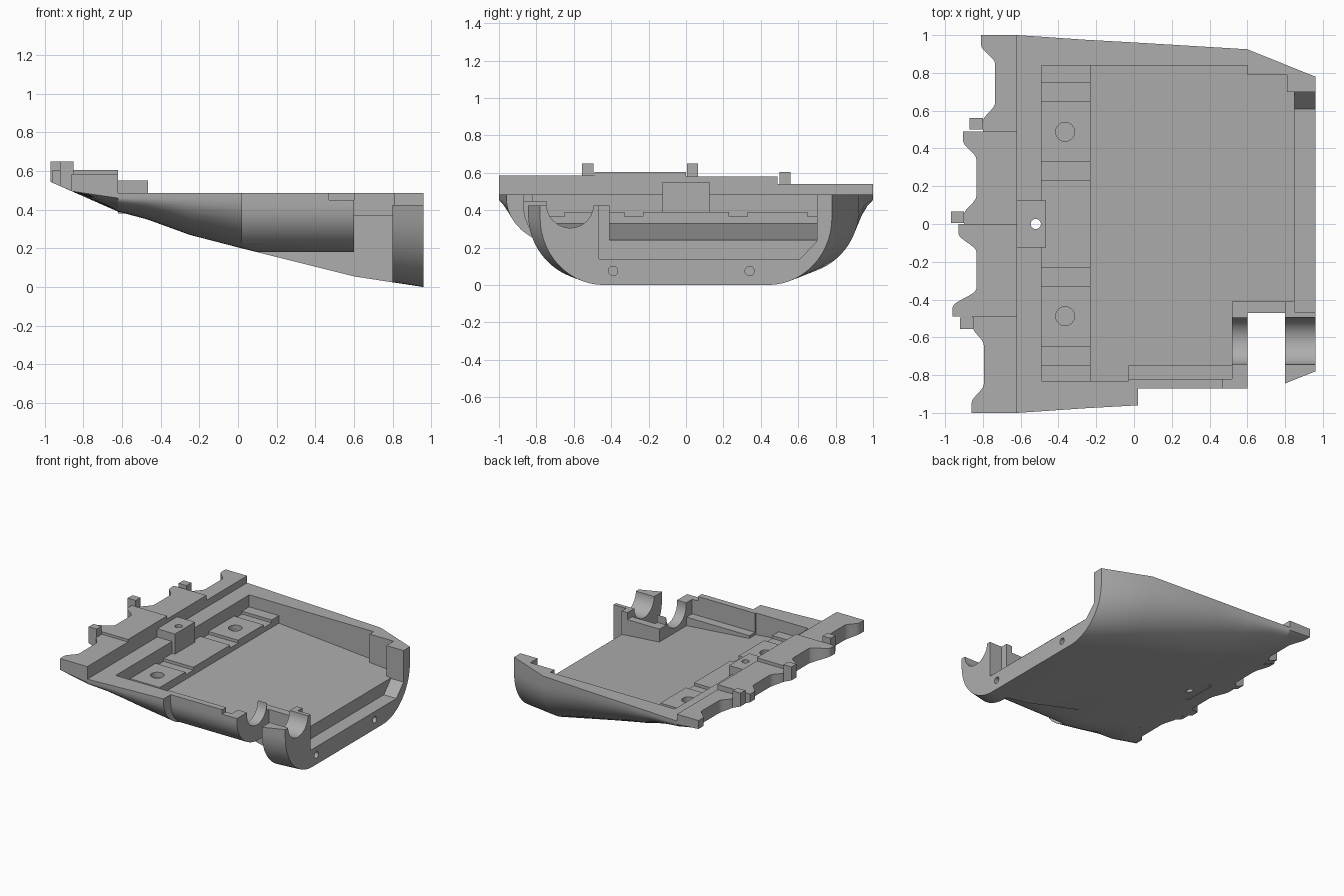
import bpy, bmesh
from math import sin, cos, pi, sqrt

cube = bpy.data.objects.get("Cube")
if cube:
    bpy.data.objects.remove(cube, do_unlink=True)

grey = bpy.data.materials.new("plain grey")
grey.use_nodes = True
GREY = (0.42, 0.42, 0.42, 1)
grey.diffuse_color = GREY
grey.node_tree.nodes["Principled BSDF"].inputs["Base Color"].default_value = GREY


def loft(name, rings):
    """Closed solid through a list of equal-length point rings."""
    bm = bmesh.new()
    rows = [[bm.verts.new(p) for p in ring] for ring in rings]
    n = len(rows[0])
    for a, b in zip(rows, rows[1:]):
        for i in range(n):
            j = (i + 1) % n
            bm.faces.new((a[i], a[j], b[j], b[i]))
    bm.faces.new(rows[0])
    bm.faces.new(rows[-1])
    bmesh.ops.recalc_face_normals(bm, faces=bm.faces)
    mesh = bpy.data.meshes.new(name)
    bm.to_mesh(mesh)
    bm.free()
    mesh.materials.append(grey)
    obj = bpy.data.objects.new(name, mesh)
    bpy.context.collection.objects.link(obj)
    return obj


def along_x(name, profile, x0, x1):
    return loft(name, [[(x, y, z) for y, z in profile] for x in (x0, x1)])


def along_z(name, outline, bottom, top):
    """Upright prism; bottom is a height or a function of x."""
    low = bottom if callable(bottom) else lambda x: bottom
    return loft(name, [[(x, y, low(x)) for x, y in outline],
                       [(x, y, top) for x, y in outline]])


def box(name, x0, x1, y0, y1, z0, z1):
    return along_x(name, [(y0, z0), (y1, z0), (y1, z1), (y0, z1)], x0, x1)


def circle(cx, cy, r, n=32):
    return [(cx + r * cos(2 * pi * i / n), cy + r * sin(2 * pi * i / n)) for i in range(n)]


def cut(target, cutter, keep=False):
    mod = target.modifiers.new("cut", "BOOLEAN")
    mod.operation = "DIFFERENCE"
    mod.solver = "EXACT"
    mod.object = cutter
    bpy.context.view_layer.objects.active = target
    bpy.ops.object.modifier_apply(modifier=mod.name)
    if not keep:
        bpy.data.objects.remove(cutter, do_unlink=True)


def smooth(obj):
    bpy.ops.object.select_all(action="DESELECT")
    obj.select_set(True)
    bpy.context.view_layer.objects.active = obj
    bpy.ops.object.shade_smooth_by_angle(angle=0.5)


RIM = 0.485
ARC = 14


def hull_ring(x, half, low, rx, rz):
    """Flat-bottomed section with elliptical lower corners."""
    side = [(half - rx + rx * sin(a), low + rz - rz * cos(a))
            for a in (i * pi / 2 / ARC for i in range(ARC + 1))]
    side.append((half, RIM))
    return [(x, y, z) for y, z in side] + [(x, -y, z) for y, z in reversed(side)]


# Outer hull: station x, half width, bottom height, corner width, corner height
stations = [(-0.62, 1, 0.39, 0.35, 0.07), (-0.47, 0.99, 0.35, 0.35, 0.11),
            (-0.25, 0.975, 0.27, 0.35, 0.19), (0.02, 0.96, 0.2, 0.35, 0.26),
            (0.6, 0.925, 0.055, 0.35, 0.35), (0.96, 0.78, 0, 0.34, 0.36)]
hull = loft("tray_hull", [hull_ring(*s) for s in stations])

# Stepped-in rounded side on the front, with an open gap beside it
inset = [(-0.4, 0.18), (-0.6, 0.18)]
inset += [(-0.6 - 0.27 * sin(a), 0.42 - 0.24 * cos(a))
          for a in (i * pi / 2 / ARC for i in range(1, ARC + 1))]
inset += [(-0.87, 0.6), (-0.4, 0.6)]
side_cut = box("side_cutter", 0.02, 0.8, -1.2, -0.47, -0.2, 0.55)
cut(side_cut, along_x("inset_side", inset, -0.1, 0.6))
cut(hull, side_cut)


def floor(x):
    return 0.33 - 0.09 * (x + 0.23) / 1.08


# Main cavity with a sloping floor
cavity = [(-0.23, -0.83), (-0.03, -0.83), (-0.03, -0.75), (0.52, -0.75), (0.52, -0.41),
          (0.9, -0.41), (0.9, 0.7), (0.81, 0.7), (0.81, 0.79), (0.6, 0.79),
          (0.6, 0.84), (-0.23, 0.84)]
cut(hull, along_z("cavity_cutter", cavity, floor, 1))
cut(hull, box("side_ledge_cutter", -0.1, 0.52, -0.82, -0.7, 0.335, 1))

# Raised mounting platform with channels and two round sockets
cut(hull, box("platform_cutter", -0.49, -0.2, -0.83, 0.84, 0.39, 1))
for s in (-1, 1):
    for y in (0.28, 0.7):
        cut(hull, box("channel_cutter", -0.49, -0.2, s * y - 0.05, s * y + 0.05, 0.367, 0.6))
    cut(hull, along_z("socket_cutter", circle(-0.365, s * 0.488, 0.05), 0.35, 0.6))

# End wall ledge, lowered posts and the round saddle
ledge = [(-0.465, 0.14), (0.61, 0.14), (0.7, 0.235), (0.7, 0.8), (-0.465, 0.8)]
cut(hull, along_x("end_ledge_cutter", ledge, 0.85, 1.1))
cut(hull, box("post_top_cutter", 0.79, 1.1, -1.1, -0.3, 0.425, 0.8))
cut(hull, box("gap_wall_cutter", 0.5, 0.8, -0.495, -0.3, 0.37, 0.8))
cut(hull, box("rim_notch_cutter", 0.47, 0.7, -1.1, -0.41, 0.45, 0.8))
saddle = [(-0.62 + 0.125 * cos(a), 0.43 + 0.125 * sin(a))
          for a in (pi + i * pi / 24 for i in range(25))]
saddle += [(-0.495, 0.8), (-0.745, 0.8)]
cut(hull, along_x("saddle_cutter", saddle, 0.5, 1.1))
for y in (-0.39, 0.34):
    cut(hull, along_x("screw_hole_cutter", circle(y, 0.075, 0.025, 20), 0.88, 1.1))

# Centre block with a through hole
block = box("centre_block", -0.62, -0.465, -0.125, 0.125, 0.38, 0.55)
hole = along_z("block_hole_cutter", circle(-0.52, 0, 0.027, 24), 0.1, 1)
cut(hull, hole, keep=True)
cut(block, hole)
smooth(hull)
smooth(block)


def deck_ring(x, y, top):
    over = max(0, abs(y) - 0.65) / 0.35
    root = 0.39 + 0.07 * (1 - sqrt(max(0, 1 - over * over)))
    edge = 0.39 + 0.44 * (-0.62 - x)
    return [(-0.62, y, root), (-0.62, y, top), (x, y, top), (x, y, edge)]


# Scalloped deck bays: y start, y end, first tip, hollow, last tip, top height
bays = [(-1, -0.49, -0.86, -0.795, -0.855, 0.585), (-0.49, 0, -0.96, -0.835, -0.93, 0.605),
        (0, 0.49, -0.9, -0.835, -0.905, 0.58), (0.49, 1, -0.8, -0.735, -0.81, 0.54)]
for k, (y0, y1, tip0, deep, tip1, top) in enumerate(bays):
    rings = []
    for i in range(41):
        u = i / 40
        tip = tip0 if u < 0.5 else tip1
        e = min(1, max(0, (min(u, 1 - u) - 0.1) / 0.2))
        e = e * e * (3 - 2 * e)
        rings.append(deck_ring(tip + (deep - tip) * e, y0 + (y1 - y0) * u, top))
    smooth(loft(f"deck_bay_{k + 1}", rings))

# Small upright tabs along the deck edge
for k, (x, y, z) in enumerate([(-0.92, -0.555, 0.65), (-0.97, 0.005, 0.65), (-0.87, 0.5, 0.605)]):
    low = 0.39 + 0.44 * (-0.62 - x)
    tab = [(x, low), (x, z), (x + 0.07, z), (x + 0.07, low - 0.03)]
    loft(f"deck_tab_{k + 1}", [[(a, b, c) for a, c in tab] for b in (y, y + 0.06)])
